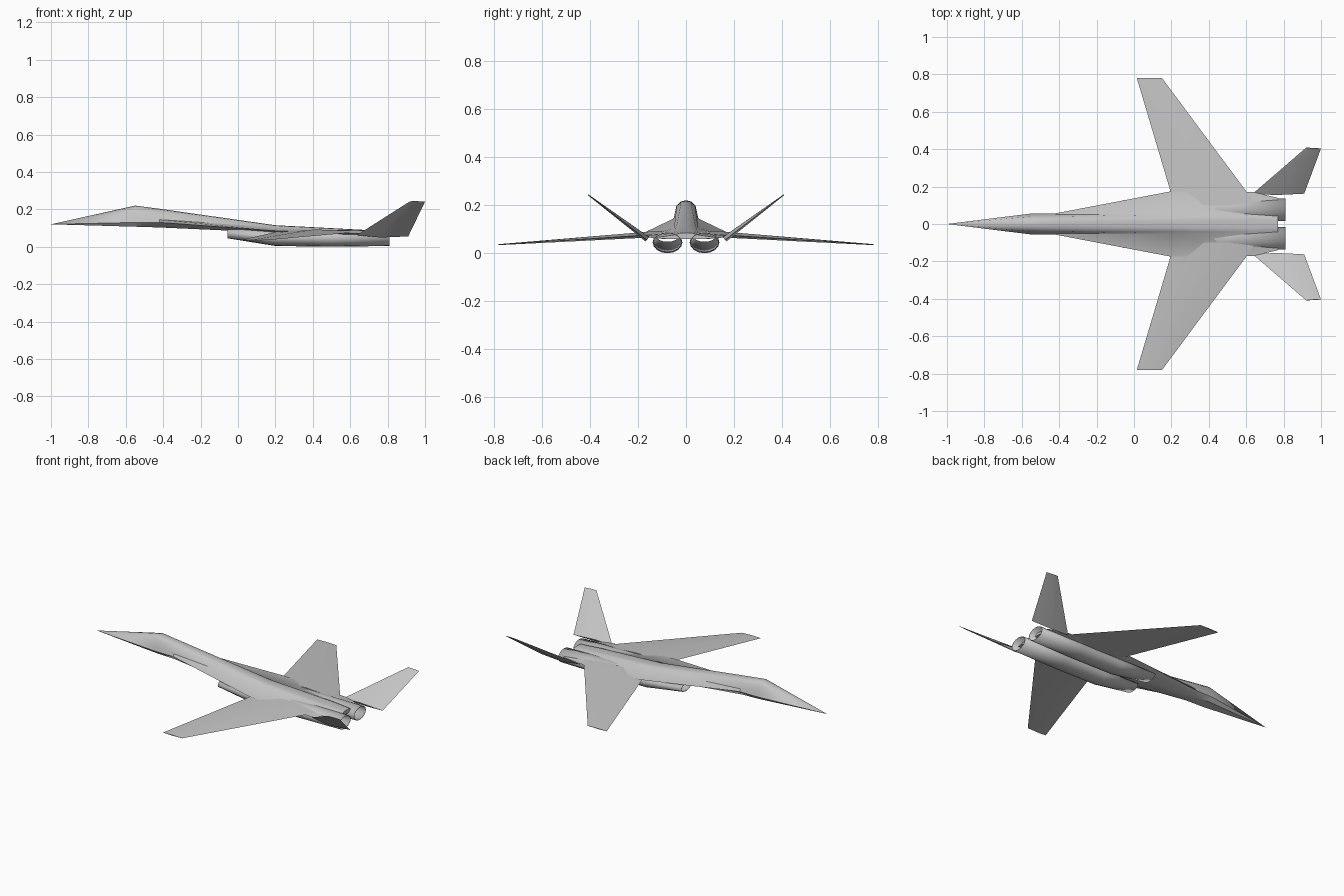
import bpy, bmesh, math
from mathutils import Vector

cube = bpy.data.objects.get("Cube")
if cube:
    bpy.data.objects.remove(cube, do_unlink=True)

grey = bpy.data.materials.new("airframe grey")
grey.use_nodes = True
COLOUR = (0.55, 0.55, 0.55, 1)
grey.diffuse_color = COLOUR
grey.node_tree.nodes["Principled BSDF"].inputs["Base Color"].default_value = COLOUR


def loft(name, rings, closed=True, caps=(True, True), angle=30, skin=0):
    """Bridge matching rings of points, then mirror across the centre plane."""
    bm = bmesh.new()
    loops = [[bm.verts.new(p) for p in ring] for ring in rings]
    n = len(loops[0])
    for a, b in zip(loops, loops[1:]):
        for i in range(n if closed else n - 1):
            j = (i + 1) % n
            bm.faces.new((a[i], a[j], b[j], b[i]))
    for ring, wanted in zip((loops[0], loops[-1]), caps):
        if wanted:
            bm.faces.new(ring)
    bmesh.ops.remove_doubles(bm, verts=bm.verts, dist=0.0002)
    bmesh.ops.recalc_face_normals(bm, faces=bm.faces)
    # An open half shell must still face away from the centre plane
    if not closed:
        side = sum(f.normal.y * f.calc_area() for f in bm.faces)
        if side < 0:
            bmesh.ops.reverse_faces(bm, faces=bm.faces)
    mesh = bpy.data.meshes.new(name)
    bm.to_mesh(mesh)
    bm.free()
    mesh.materials.append(grey)
    obj = bpy.data.objects.new(name, mesh)
    bpy.context.collection.objects.link(obj)
    bpy.ops.object.select_all(action="DESELECT")
    obj.select_set(True)
    bpy.context.view_layer.objects.active = obj
    bpy.ops.object.shade_smooth_by_angle(angle=math.radians(angle))
    if skin:
        solid = obj.modifiers.new("skin", "SOLIDIFY")
        solid.thickness = skin
    mirror = obj.modifiers.new("mirror", "MIRROR")
    mirror.use_axis = (False, True, False)
    mirror.use_clip = True
    return obj


def body_ring(x, top, shoulder, spine, edge, width, bottom):
    """Half section: rounded spine, shoulder, sharp side edge, flat belly."""
    rise = top - shoulder
    return [(x, 0, top), (x, spine * 0.45, top - rise * 0.07),
            (x, spine * 0.8, top - rise * 0.32), (x, spine, shoulder),
            (x, width, edge), (x, width * 0.6, bottom), (x, 0, bottom)]


# Fuselage: x, top, shoulder height, spine half width, edge height, half width, belly
stations = [
    (-1.0, 0.12, 0.12, 0, 0.12, 0, 0.12),
    (-0.55, 0.22, 0.15, 0.05, 0.13, 0.056, 0.107),
    (-0.42, 0.203, 0.145, 0.05, 0.13, 0.057, 0.103),
    (0.2, 0.115, 0.104, 0.05, 0.085, 0.175, 0.075),
    (0.64, 0.092, 0.084, 0.05, 0.07, 0.17, 0.06),
    (0.77, 0.085, 0.078, 0.04, 0.063, 0.14, 0.06),
]
loft("fuselage", [body_ring(*s) for s in stations], closed=False,
     caps=(False, True), angle=35)


def airfoil(front, back, normal, thick):
    """Thin diamond section between a leading and a trailing point."""
    front, back = Vector(front), Vector(back)
    mid = front.lerp(back, 0.45)
    offset = Vector(normal).normalized() * thick / 2
    return [front, mid + offset, back, mid - offset]


# Forward-swept wings
up = (0, 0, 1)
loft("wings", [
    airfoil((0.22, 0.1, 0.08), (0.65, 0.1, 0.078), up, 0.028),
    airfoil((0.195, 0.175, 0.077), (0.6, 0.175, 0.075), up, 0.024),
    airfoil((0.015, 0.78, 0.036), (0.15, 0.78, 0.035), up, 0.004),
], angle=25)

# Canted tail fins
cant = (0, -0.61, 0.79)
loft("tail_fins", [
    airfoil((0.635, 0.162, 0.062), (0.91, 0.162, 0.055), cant, 0.024),
    airfoil((0.92, 0.408, 0.243), (1.0, 0.404, 0.241), cant, 0.004),
], angle=25)


def nacelle_ring(x, low, high, half_width, sides=16):
    mid, r = (low + high) / 2, (high - low) / 2
    turns = [2 * math.pi * i / sides for i in range(sides)]
    return [(x, 0.077 + half_width * math.cos(t), mid + r * math.sin(t))
            for t in turns]


# Open engine tubes, from the shallow intake to the round nozzle
loft("engine_nacelles", [
    nacelle_ring(-0.055, 0.045, 0.094, 0.05),
    nacelle_ring(0.2, 0.004, 0.092, 0.06),
    nacelle_ring(0.5, 0.0, 0.09, 0.062),
    nacelle_ring(0.81, 0.004, 0.086, 0.06),
], caps=(False, False), angle=40, skin=0.003)
